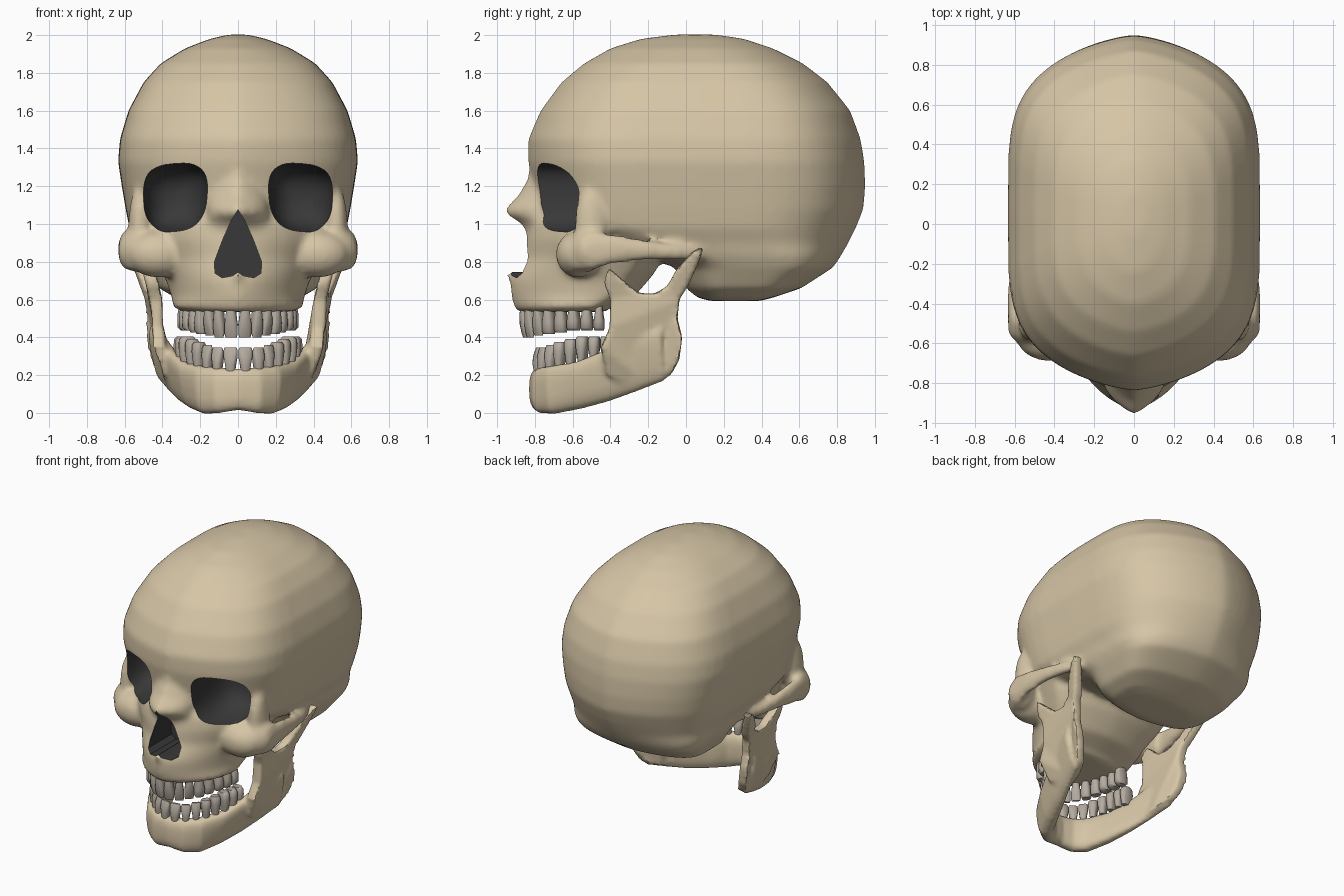
import bpy, bmesh, math
from mathutils import Vector

cube = bpy.data.objects.get("Cube")
if cube:
    bpy.data.objects.remove(cube)


def material(name, rgb):
    m = bpy.data.materials.new(name)
    m.use_nodes = True
    m.diffuse_color = (*rgb, 1)
    m.node_tree.nodes["Principled BSDF"].inputs["Base Color"].default_value = (*rgb, 1)
    return m


BONE = material("bone", (0.67, 0.56, 0.38))
ENAMEL = material("tooth enamel", (0.46, 0.41, 0.35))
DARK = material("dark cavity", (0.04, 0.04, 0.04))


def power(v, n):
    return math.copysign(abs(v) ** (2 / n), v)


def oval(nx, ny, count):
    """Unit superellipse points with separate exponents for each axis."""
    turn = [2 * math.pi * i / count for i in range(count)]
    return [(power(math.cos(t), nx), power(math.sin(t), ny)) for t in turn]


def loft(bm, rings):
    loops = [[bm.verts.new(p) for p in ring] for ring in rings]
    count = len(loops[0])
    for a, b in zip(loops, loops[1:]):
        for i in range(count):
            j = (i + 1) % count
            bm.faces.new((a[i], a[j], b[j], b[i]))
    bm.faces.new(loops[0])
    bm.faces.new(loops[-1])


def slab(z, w, front, back, nx=1.4, ny=4.4, k=0.5):
    """Horizontal section: k places its widest line between front and back."""
    mid = front + k * (back - front)
    return [(w * c, mid + s * (back - mid if s > 0 else mid - front), z)
            for c, s in oval(nx, ny, 72)]


def blob(bm, center, radii):
    made = bmesh.ops.create_uvsphere(bm, u_segments=24, v_segments=16, radius=1)
    for v in made["verts"]:
        v.co = Vector(center) + Vector(a * r for a, r in zip(v.co, radii))


def finish(bm, name, *mats):
    bmesh.ops.recalc_face_normals(bm, faces=bm.faces)
    mesh = bpy.data.meshes.new(name)
    bm.to_mesh(mesh)
    bm.free()
    ob = bpy.data.objects.new(name, mesh)
    bpy.context.collection.objects.link(ob)
    for m in mats:
        mesh.materials.append(m)
    return ob


def bake(ob):
    graph = bpy.context.evaluated_depsgraph_get()
    mesh = bpy.data.meshes.new_from_object(ob.evaluated_get(graph))
    ob.modifiers.clear()
    ob.data = mesh


def fuse(ob, voxel, passes, *mats):
    """Melt overlapping pieces into one smooth skin."""
    mod = ob.modifiers.new("fuse", "REMESH")
    mod.mode, mod.voxel_size = "VOXEL", voxel
    mod = ob.modifiers.new("soften", "SMOOTH")
    mod.factor, mod.iterations = 0.5, passes
    bake(ob)
    ob.data.materials.clear()
    for m in mats:
        ob.data.materials.append(m)


def shade(ob, degrees):
    ob.data.shade_smooth()
    ob.data.set_sharp_from_angle(angle=math.radians(degrees))


# Braincase with forehead and orbit level
bm = bmesh.new()
loft(bm, [slab(*r) for r in (
    (2.003, .05, -.06, .16, 2, 2), (1.98, .15, -.24, .31, 1.7, 2.5), (1.93, .28, -.4, .46, 1.6, 3),
    (1.85, .41, -.54, .62, 1.5, 3.6), (1.75, .5, -.66, .75, 1.45, 4), (1.6, .58, -.77, .87),
    (1.45, .625, -.835, .925), (1.33, .635, -.835, .945), (1.2, .615, -.81, .95),
    (1.08, .595, -.79, .94), (.98, .575, -.75, .9), (.9, .54, -.54, .86),
    (.83, .52, -.22, .82), (.77, .49, -.06, .78), (.66, .42, 0, .61),
    (.61, .33, .06, .46), (.592, .23, .13, .39))])

# Upper jaw bone and midface
loft(bm, [slab(*r, 1.6, 2, .8) for r in (
    (.535, .29, -.89, -.42), (.56, .345, -.91, -.4), (.62, .355, -.925, -.27),
    (.7, .38, -.93, -.2), (.75, .41, -.91, -.16), (.82, .45, -.87, -.13),
    (.92, .5, -.86, -.12), (1.0, .51, -.84, -.12), (1.06, .49, -.8, -.12))])

# Nasal bridge and lower nasal spine
loft(bm, [slab(*r, -.6, 1.25, 1.7) for r in (
    (1.34, .08, -.82), (1.24, .12, -.84), (1.15, .15, -.89),
    (1.085, .16, -.955), (1.05, .16, -.955), (1.0, .18, -.88), (.92, .2, -.85))])
blob(bm, (0, -.89, .725), (.03, .065, .03))

for s in (1, -1):
    # Cheekbone and outer orbit rim
    blob(bm, (s * .54, -.52, .86), (.095, .085, .115))
    blob(bm, (s * .42, -.57, .84), (.17, .12, .125))
    blob(bm, (s * .52, -.5, 1.0), (.06, .09, .2))
    # Cheek arch
    loft(bm, [[(s * (x + .036 * c), y, z + h * e) for c, e in oval(2, 2, 16)]
              for x, y, z, h in ((.55, -.59, .85, .1), (.597, -.5, .86, .105),
                                 (.6, -.38, .868, .08), (.585, -.2, .862, .052),
                                 (.555, -.05, .85, .042), (.5, .08, .85, .045))])
skull = finish(bm, "skull")
fuse(skull, .017, 12, BONE, DARK)

# Eye sockets and nasal opening
bm = bmesh.new()
for s in (1, -1):
    loft(bm, [[(s * (.335 + .172 * k * c * (1 + .07 * e)), y, 1.14 + .18 * k * e - .015 * c)
               for c, e in oval(2.7, 2.7, 40)]
              for y, k in ((-1.1, 1), (-.62, 1), (-.5, .9), (-.42, .7), (-.38, .35))])
half = [(.035, 1.02), (.08, .92), (.125, .8), (.122, .74), (.085, .715), (.03, .725)]
pear = [(0, 1.075)] + half + [(0, .745)] + [(-x, z) for x, z in reversed(half)]
loft(bm, [[(x, y, z) for x, z in pear] for y in (-1.1, -.6)])
cutter = finish(bm, "cavity_cutter", BONE, DARK)
cutter.hide_render = True
for f in cutter.data.polygons:
    f.material_index = 1
mod = skull.modifiers.new("cavities", "BOOLEAN")
mod.operation, mod.solver, mod.object = "DIFFERENCE", "EXACT", cutter
bake(skull)
bpy.data.objects.remove(cutter)
shade(skull, 40)

# Lower jaw body: x, y, bottom, top, half thickness, inward lean
bm = bmesh.new()
side = [(.1, -.765, -.002, .24, .055, 0), (.18, -.705, -.006, .25, .058, -.01),
        (.255, -.57, .02, .27, .055, -.025), (.32, -.42, .06, .33, .048, -.03),
        (.38, -.28, .11, .42, .04, -.035), (.43, -.12, .17, .45, .034, -.03)]
path = [(-r[0], *r[1:]) for r in reversed(side)] + [(0, -.78, .015, .235, .052, 0)] + side
rings = []
for i, (x, y, low, high, thick, lean) in enumerate(path):
    a, b = path[max(i - 1, 0)], path[min(i + 1, len(path) - 1)]
    out = Vector((b[1] - a[1], a[0] - b[0], 0)).normalized()
    rings.append([Vector((x, y, (low + high) / 2 + (high - low) / 2 * e))
                  + out * (thick * c - lean * e) for c, e in oval(2.7, 2.7, 20)])
loft(bm, rings)

# Ramus with its two upper prongs
outline = [(-.3, .13), (-.19, .15), (-.08, .2), (-.035, .28), (-.02, .4), (-.045, .5),
           (-.035, .6), (.01, .67), (.06, .78), (.1, .89), (.03, .85), (-.05, .76),
           (-.1, .67), (-.17, .63), (-.25, .635), (-.33, .7), (-.41, .77), (-.435, .69),
           (-.4, .6), (-.405, .45), (-.45, .35), (-.42, .2)]
for s in (1, -1):
    loft(bm, [[(s * (.447 + .03 * z + .08 * y + .35 * max(z - .65, 0)
                     - .45 * max(.33 - z, 0) + t), y, z)
               for y, z in outline] for t in (-.034, .034)])
jaw = finish(bm, "lower_jaw")
fuse(jaw, .014, 5, BONE)
shade(jaw, 40)


def teeth(name, a, b, mid, roots, tips):
    """Half arches of eight teeth; roots and tips run from front to back."""
    bm = bmesh.new()
    arch = lambda t: Vector((a * math.sin(t), mid - b * math.cos(t) ** 1.1, 0))
    bounds = [math.pi / 2 * (i / 8) ** .85 for i in range(9)]
    for i, (t0, t1) in enumerate(zip(bounds, bounds[1:])):
        p, q = arch(t0), arch(t1)
        along = (q - p).normalized()
        out = Vector((along.y, -along.x, 0))
        wide = (q - p).length * .48
        front = i < 3
        deep = .03 if front else .036 if i < 5 else .046
        f = min(max((i - 1) / 4, 0), 1)
        root = roots[0] + (roots[1] - roots[0]) * f
        tip = tips[0] + (tips[1] - tips[0]) * f
        shape = [(0, .65, .8), (.3, .78, 1), (.6, 1, .9 if front else 1.05),
                 (.88, 1, .5 if front else 1), (1, .85, .25 if front else .65)]
        for s in (1, -1):
            rings = []
            for v, kw, kd in shape:
                center = (p + q) / 2 + Vector((0, 0, root + (tip - root) * v))
                ring = [center + along * wide * kw * c + out * deep * kd * e
                        for c, e in oval(2.8, 2.8, 12)]
                rings.append([(s * r.x, r.y, r.z) for r in ring])
            loft(bm, rings)
    shade(finish(bm, name, ENAMEL), 50)


teeth("upper_teeth", .275, .43, -.43, (.57, .57), (.4, .435))
teeth("lower_teeth", .295, .39, -.4, (.22, .27), (.345, .405))
